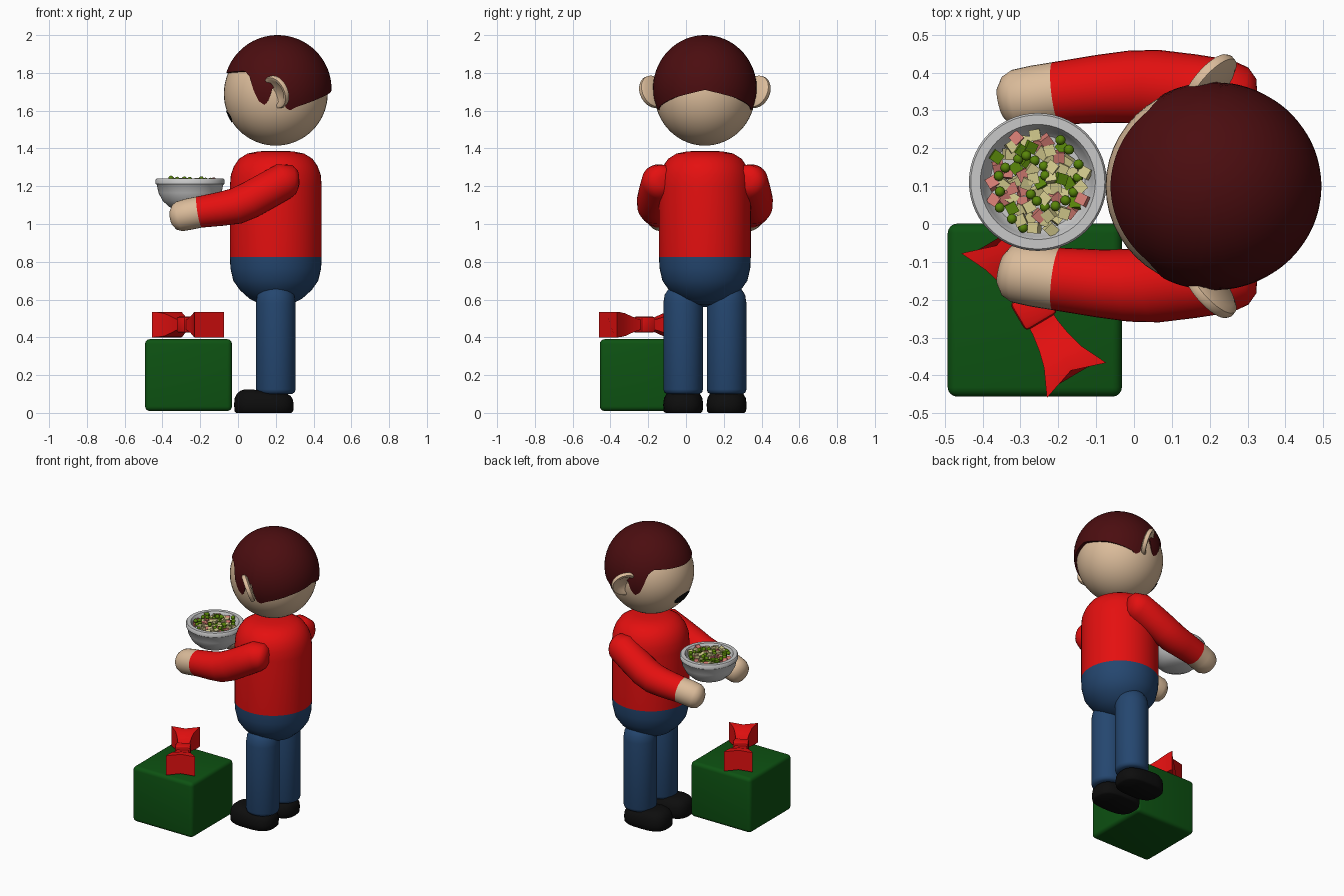
import bpy, bmesh, math, random
from math import sin, cos, pi, radians
from mathutils import Vector, Matrix

if "Cube" in bpy.data.objects:
    bpy.data.objects.remove(bpy.data.objects["Cube"])

random.seed(4)


def material(name, r, g, b):
    m = bpy.data.materials.new(name)
    m.diffuse_color = (r, g, b, 1)
    m.use_nodes = True
    m.node_tree.nodes["Principled BSDF"].inputs["Base Color"].default_value = m.diffuse_color
    return m


HAIR = material("dark brown hair", 0.07, 0.004, 0.005)
SKIN = material("skin", 0.72, 0.51, 0.33)
RED = material("red", 0.78, 0.005, 0.005)
BLUE = material("denim blue", 0.018, 0.062, 0.16)
BLACK = material("black", 0.004, 0.004, 0.004)
GREEN = material("box green", 0.004, 0.085, 0.006)
GREY = material("bowl grey", 0.58, 0.58, 0.58)
PINK = material("pink", 0.65, 0.2, 0.17)
CREAM = material("cream", 0.66, 0.6, 0.27)
OLIVE = material("pea green", 0.1, 0.24, 0.003)


def finish(name, bm, mats, angle=40, matrix=None):
    """Turn a bmesh into a named, smooth-by-angle object."""
    if matrix:
        bm.transform(matrix)
    bmesh.ops.recalc_face_normals(bm, faces=bm.faces)
    me = bpy.data.meshes.new(name)
    bm.to_mesh(me)
    bm.free()
    for m in mats:
        me.materials.append(m)
    ob = bpy.data.objects.new(name, me)
    bpy.context.collection.objects.link(ob)
    bpy.ops.object.select_all(action='DESELECT')
    ob.select_set(True)
    bpy.context.view_layer.objects.active = ob
    if angle:
        bpy.ops.object.shade_smooth_by_angle(angle=radians(angle))
    return ob


def loft(rings, cap_start=True, cap_end=True, rule=None):
    """Skin a list of equal-length rings; rule(segment) gives the material index."""
    bm = bmesh.new()
    loops = [[bm.verts.new(p) for p in ring] for ring in rings]
    n = len(loops[0])
    for k, (a, b) in enumerate(zip(loops, loops[1:])):
        for i in range(n):
            j = (i + 1) % n
            f = bm.faces.new((a[i], a[j], b[j], b[i]))
            f.material_index = rule(k) if rule else 0
    if cap_start:
        bm.faces.new(loops[0][::-1]).material_index = rule(0) if rule else 0
    if cap_end:
        bm.faces.new(loops[-1]).material_index = rule(len(rings) - 2) if rule else 0
    return bm


def lathe(profile, n=48, rule=None):
    rings = [[(max(r, 0.002) * cos(2 * pi * i / n), max(r, 0.002) * sin(2 * pi * i / n), z)
              for i in range(n)] for r, z in profile]
    return loft(rings, rule=rule)


def tube(path, n=32, rule=None):
    """Sweep circles along (x, y, z, radius) stations."""
    pts = [Vector(p[:3]) for p in path]
    rings = []
    for k, p in enumerate(pts):
        t = (pts[min(k + 1, len(pts) - 1)] - pts[max(k - 1, 0)]).normalized()
        u = t.cross(Vector((0, 0, 1))).normalized()
        v = u.cross(t)
        rings.append([p + path[k][3] * (u * cos(2 * pi * i / n) + v * sin(2 * pi * i / n))
                      for i in range(n)])
    return loft(rings, rule=rule)


def interp(table, x):
    for (a, va), (b, vb) in zip(table, table[1:]):
        if x <= b:
            return va + (vb - va) * (x - a) / (b - a)
    return table[-1][1]


BODY = Vector((0.2, 0.1, 0))

# torso: trousers below the waist, shirt above
torso = [(0, .56), (.08, .575), (.14, .605), (.19, .65), (.225, .70), (.24, .765), (.243, .825),
         (.243, 1.2), (.238, 1.26), (.222, 1.305), (.195, 1.345), (.15, 1.373), (.09, 1.385), (0, 1.386)]
finish("torso", lathe(torso, rule=lambda k: 0 if k < 6 else 1), [BLUE, RED], 60,
       Matrix.Translation(BODY))

# head
head_centre = Vector((0.2, 0.1, 1.69))
bm = bmesh.new()
bmesh.ops.create_uvsphere(bm, u_segments=48, v_segments=32, radius=0.275)
finish("head", bm, [SKIN], 60, Matrix.Translation(head_centre) @ Matrix.Diagonal((1, .97, 1, 1)))

# hair: dome whose hem height depends on the angle away from the face
hem = [(0, 1.80), (50, 1.81), (58, 1.78), (64, 1.70), (69, 1.65), (75, 1.63), (80, 1.65), (85, 1.73),
       (93, 1.73), (98, 1.62), (104, 1.60), (112, 1.62), (145, 1.67), (180, 1.71)]
N = 120
rings = []
for k in range(18):
    ring = []
    for i in range(N):
        a = 2 * pi * i / N
        z = interp(hem, math.degrees(min(a, 2 * pi - a)))
        t = math.acos((z - 1.715) / .285) * max(min(k, 16) / 16, 0.01)
        r = .285 if k < 17 else .245
        ring.append((.21 - r * sin(t) * cos(a), .1 + .965 * r * sin(t) * sin(a), 1.715 + r * cos(t)))
    rings.append(ring)
finish("hair", loft(rings, cap_end=False), [HAIR], 45)

# mouth: thin oval patch following the face
rings = []
for s in (1, .66, .33, .02):
    ring = []
    for i in range(28):
        y, z = .08 * s * cos(2 * pi * i / 28), -.12 + .036 * s * sin(2 * pi * i / 28)
        x = -math.sqrt(.279 ** 2 - (y / .97) ** 2 - z * z)
        ring.append(head_centre + Vector((x, y, z)))
    rings.append(ring)
finish("mouth", loft(rings, cap_start=False), [BLACK], 60)

# dished disc ears, legs, shoes and arms on both sides
ear = [(0, -.018), (.07, -.018), (.088, -.008), (.09, .006), (.085, .016), (.07, .016), (.055, .004), (0, 0)]
leg = [(0, .1), (.085, .1), (.1, .108), (.105, .125), (.105, .58), (.098, .625), (.075, .66), (.04, .68), (0, .686)]
arm = [(.318, .318, 1.222, .03), (.306, .321, 1.222, .065), (.28, .328, 1.225, .088), (.24, .338, 1.225, .097),
       (.15, .352, 1.175, .097), (.06, .362, 1.125, .098), (-.01, .362, 1.095, .096), (-.09, .357, 1.08, .09),
       (-.205, .345, 1.063, .083), (-.26, .336, 1.052, .083), (-.31, .328, 1.04, .08), (-.335, .324, 1.035, .067),
       (-.352, .32, 1.032, .04), (-.357, .319, 1.031, .01)]
for side, s in (("left", 1), ("right", -1)):
    tilt = Vector((-.75, .66 * s, -.36)).to_track_quat('Z', 'Y').to_matrix().to_4x4()
    finish(side + "_ear", lathe(ear, 36), [SKIN], 50,
           Matrix.Translation((.203, .1 + s * .272, 1.70)) @ tilt)

    finish(side + "_leg", lathe(leg, 40), [BLUE], 60, Matrix.Translation((.2, .1 + s * .115, 0)))

    # shoe: rounded sole outline, tapering to a domed top
    rings = []
    for inset, z, toe_z in ((.012, 0, 0), (.003, .008, .008), (0, .04, .045), (.004, .07, .08),
                            (.016, .09, .103), (.035, .101, .118), (.06, .104, .125)):
        ring = []
        for i in range(40):
            a = 2 * pi * i / 40
            cx, cy = cos(a), sin(a)
            x = .137 + (.158 - inset) * math.copysign(abs(cx) ** .65, cx)
            y = (.106 - inset) * math.copysign(abs(cy) ** .8, cy)
            f = min(max((.22 - x) / .15, 0), 1)
            ring.append((x, .1 + s * .115 + y, z + (toe_z - z) * f))
        rings.append(ring)
    finish(side + "_shoe", loft(rings), [BLACK], 50)

    path = [(x, .1 + s * (y - .1), z, r) for x, y, z, r in arm]
    finish(side + "_arm", tube(path, rule=lambda k: 0 if k < 8 else 1), [RED, SKIN], 60)

# gift box
bm = bmesh.new()
bmesh.ops.create_cube(bm, size=1, matrix=Matrix.Diagonal((.46, .457, .38, 1)))
bmesh.ops.bevel(bm, geom=bm.edges[:], offset=.025, segments=4, profile=.5, affect='EDGES')
finish("gift_box", bm, [GREEN], 40, Matrix.Translation((-.262, -.2275, .2)))

# bow: two flared loops with notched ends, and a knot
bow_place = Matrix.Translation((-.265, -.222, .467)) @ Matrix.Rotation(math.atan2(-.86, .51), 4, 'Z')
for side, turn in (("front", 0), ("back", pi)):
    rings = []
    for u, w, h in ((.02, .036, .026), (.06, .038, .03), (.105, .045, .045), (.15, .057, .06),
                    (.19, .076, .066), (.222, .091, .067)):
        notch = .03 * max(0, (u - .1) / .122)
        rings.append([(u - notch * (1 - abs(q)), w * q, h * top)
                      for q, top in ((-1, -1), (-.5, -1), (0, -1), (.5, -1), (1, -1),
                                     (1, 1), (.5, 1), (0, 1), (-.5, 1), (-1, 1))])
    finish(side + "_bow_loop", loft(rings), [RED], 35, bow_place @ Matrix.Rotation(turn, 4, 'Z'))
bm = bmesh.new()
bmesh.ops.create_cube(bm, size=1, matrix=Matrix.Diagonal((.085, .098, .085, 1)))
bmesh.ops.bevel(bm, geom=bm.edges[:], offset=.012, segments=2, profile=.5, affect='EDGES')
finish("bow_knot", bm, [RED], 35, bow_place)

# bowl
bowl_centre = Matrix.Translation((-.254, .111, 0))
bowl = [(0, 1.07), (.07, 1.072), (.11, 1.09), (.145, 1.123), (.167, 1.165), (.176, 1.208), (.182, 1.213),
        (.182, 1.234), (.177, 1.24), (.152, 1.24), (.148, 1.232), (.144, 1.225), (.138, 1.2), (.125, 1.185), (0, 1.18)]
finish("bowl", lathe(bowl, 56), [GREY], 40, bowl_centre)

# diced salad and peas, spread in a spiral
bm = bmesh.new()
for i in range(84):
    r, a = .128 * math.sqrt((i + .5) / 84), i * 2.39996
    place = Matrix.Translation((r * cos(a) + random.uniform(-.006, .006),
                                r * sin(a) + random.uniform(-.006, .006),
                                1.215 + random.uniform(-.01, .012)))
    start = len(bm.faces)
    if i % 4 == 3:
        place.translation.z += .016
        bmesh.ops.create_icosphere(bm, subdivisions=2, radius=.0135, matrix=place)
        index = 2
    else:
        spin = Matrix.Rotation(random.uniform(0, pi), 4, 'Z') @ Matrix.Rotation(random.uniform(-.4, .4), 4, 'X')
        bmesh.ops.create_cube(bm, size=.029, matrix=place @ spin)
        index = random.choice((0, 1, 1, 2))
    bm.faces.ensure_lookup_table()
    for f in bm.faces[start:]:
        f.material_index = index
finish("salad", bm, [PINK, CREAM, OLIVE], 45, bowl_centre)
